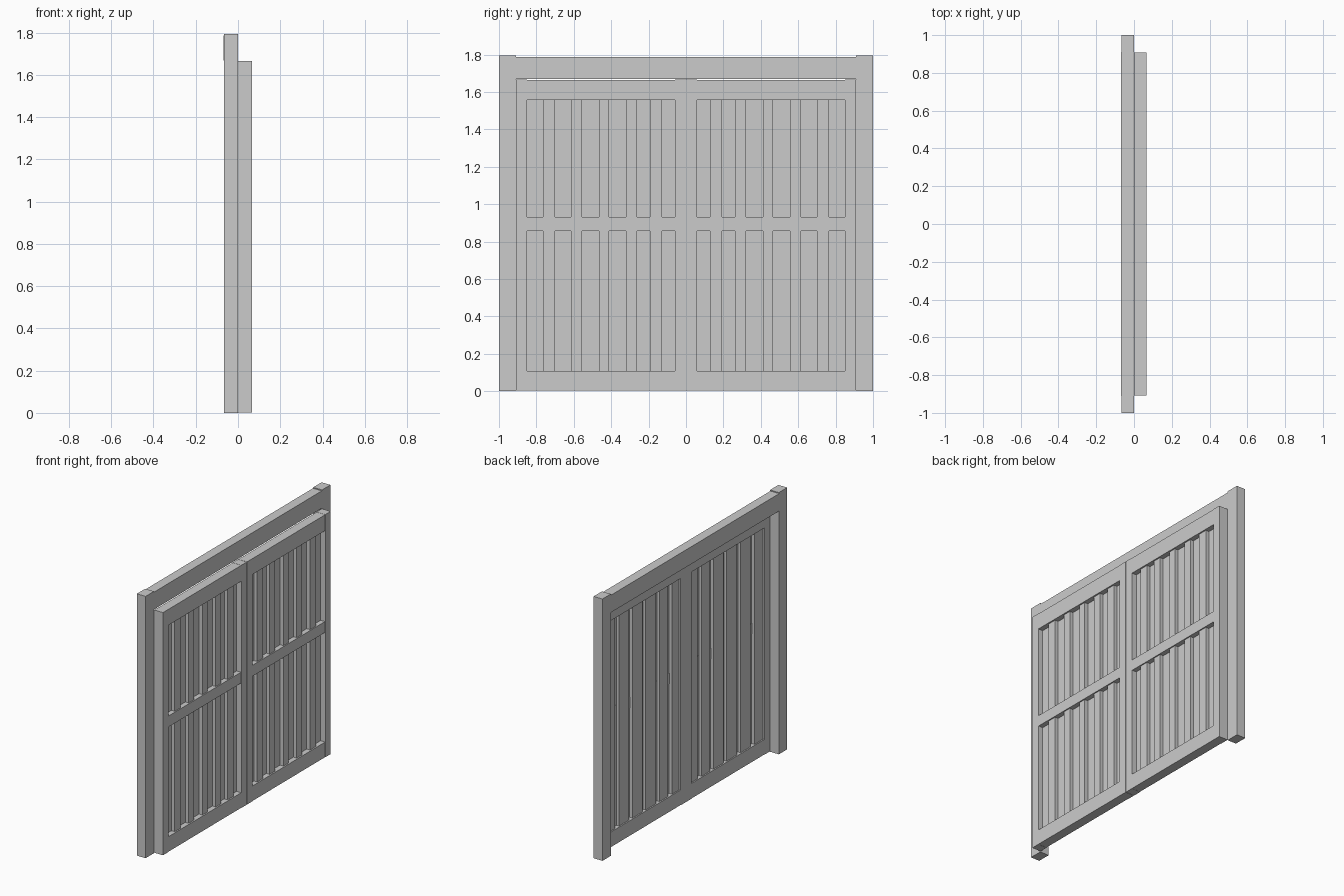
import bpy

if "Cube" in bpy.data.objects:
    bpy.data.objects.remove(bpy.data.objects["Cube"])


def box(name, x, y, z):
    """Axis-aligned box from (min, max) ranges."""
    bpy.ops.mesh.primitive_cube_add(
        size=1, location=[(a + b) / 2 for a, b in (x, y, z)])
    ob = bpy.context.object
    ob.name = name
    ob.scale = [abs(b - a) for a, b in (x, y, z)]
    bpy.ops.object.transform_apply(location=True, rotation=False, scale=True)
    return ob


def pair(name, x, y, z):
    """The same box on both sides of y = 0."""
    box(name + "_right", x, y, z)
    box(name + "_left", x, (-y[1], -y[0]), z)


# Door surround: two posts and a header
pair("frame_post", (-0.067, 0), (0.91, 1.0), (0, 1.794))
box("frame_header", (-0.069, -0.002), (-0.91, 0.91), (1.668, 1.787))

# Door leaf stiles and rails
pair("outer_stile", (0, 0.067), (0.85, 0.908), (0.003, 1.666))
pair("centre_stile", (0, 0.067), (0.001, 0.059), (0.003, 1.666))
pair("top_rail", (0.001, 0.066), (0.059, 0.85), (1.556, 1.665))
pair("bottom_rail", (0.001, 0.066), (0.059, 0.85), (0.004, 0.107))
pair("middle_rail", (0.03, 0.064), (0.059, 0.85), (0.857, 0.932))

# Panel infill: rear boards alternate with narrow front battens
edges = [0.059, 0.128, 0.193, 0.262, 0.321, 0.412,
         0.465, 0.556, 0.615, 0.70, 0.765, 0.85]
for i in range(0, len(edges), 2):
    lo = max(edges[i] - 0.01, 0.059)
    hi = min(edges[i + 1] + 0.01, 0.85)
    pair(f"rear_board_{i // 2}", (0.01, 0.031), (lo, hi), (0.107, 1.556))
for i in range(1, len(edges) - 1, 2):
    pair(f"front_batten_{i // 2}", (0.031, 0.056),
         (edges[i], edges[i + 1]), (0.107, 1.556))
